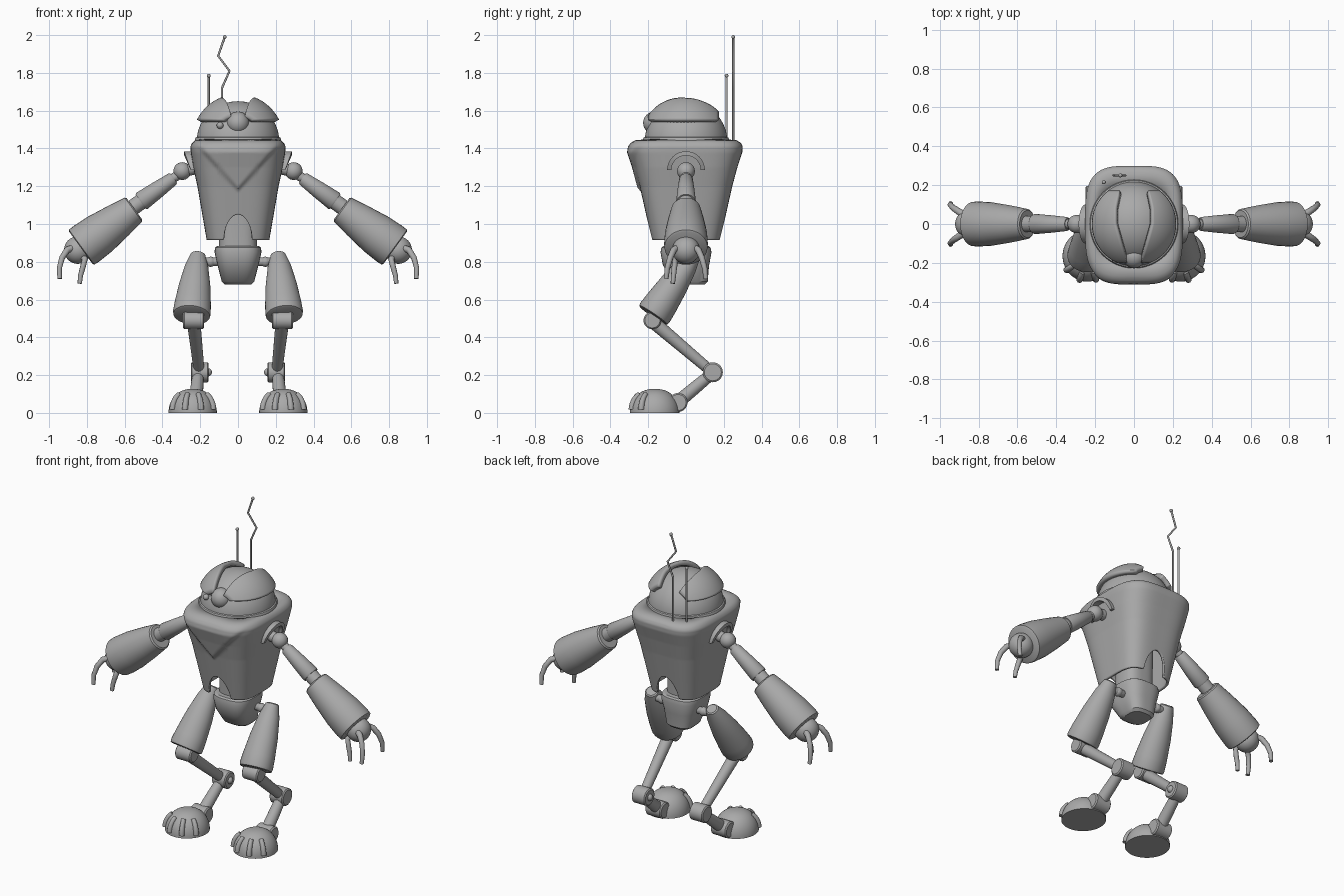
import bpy
import bmesh
import math
from mathutils import Vector

if "Cube" in bpy.data.objects:
    bpy.data.objects.remove(bpy.data.objects["Cube"], do_unlink=True)

# Single painted metal colour
metal = bpy.data.materials.new("grey_metal")
metal.use_nodes = True
metal.diffuse_color = (0.4, 0.4, 0.4, 1)
metal.node_tree.nodes["Principled BSDF"].inputs["Base Color"].default_value = (0.4, 0.4, 0.4, 1)


def link(name, data):
    data.materials.append(metal)
    obj = bpy.data.objects.new(name, data)
    bpy.context.scene.collection.objects.link(obj)
    return obj


def loft(name, rings, closed=True, caps=True, thickness=0, sharp=35):
    """Skin a list of point rings, optionally capped or thickened."""
    bm = bmesh.new()
    rows = [[bm.verts.new(p) for p in ring] for ring in rings]
    count = len(rows[0])
    for low, high in zip(rows, rows[1:]):
        for i in range(count if closed else count - 1):
            j = (i + 1) % count
            bm.faces.new((low[i], low[j], high[j], high[i]))
    if caps:
        bm.faces.new(rows[0][::-1])
        bm.faces.new(rows[-1])
    bmesh.ops.remove_doubles(bm, verts=bm.verts, dist=0.00005)
    bmesh.ops.recalc_face_normals(bm, faces=bm.faces)
    mesh = bpy.data.meshes.new(name)
    bm.to_mesh(mesh)
    bm.free()
    mesh.shade_smooth()
    mesh.set_sharp_from_angle(angle=math.radians(sharp))
    obj = link(name, mesh)
    if thickness:
        mod = obj.modifiers.new("thickness", "SOLIDIFY")
        mod.thickness = thickness
        mod.offset = -1
    return obj


def limb(name, a, b, profile, squash=1, segments=32):
    """Turned part from a to b; profile holds (fraction, radius) pairs."""
    a, b = Vector(a), Vector(b)
    axis = (b - a).normalized()
    side = Vector((0, 1, 0)) if abs(axis.y) < 0.9 else Vector((1, 0, 0))
    u = axis.cross(side).normalized()
    v = axis.cross(u)
    turns = [math.tau * i / segments for i in range(segments)]
    return loft(name, [[a.lerp(b, t) + r * (u * math.cos(w) + v * squash * math.sin(w))
                        for w in turns] for t, r in profile])


def rod(name, a, b, r, bevel=0.06):
    return limb(name, a, b, [(0, r * 0.85), (bevel, r), (1 - bevel, r), (1, r * 0.85)])


def ball(name, centre, r):
    c = Vector(centre)
    steps = [math.pi * i / 16 for i in range(17)]
    return limb(name, c - Vector((0, 0, r)), c + Vector((0, 0, r)),
                [((1 - math.cos(w)) / 2, max(r * math.sin(w), 0.0001)) for w in steps])


def tube(name, points, radius, end=1.0):
    """Round wire through points, tapering to end."""
    curve = bpy.data.curves.new(name, "CURVE")
    curve.dimensions = "3D"
    curve.bevel_depth = radius
    curve.bevel_resolution = 3
    curve.use_fill_caps = True
    line = curve.splines.new("POLY")
    line.points.add(len(points) - 1)
    for i, (p, q) in enumerate(zip(line.points, points)):
        p.co = (*q, 1)
        p.radius = 1 + (end - 1) * i / (len(points) - 1)
    return link(name, curve)


def table(rows, z):
    """Linear lookup in rows that start with their key."""
    for low, high in zip(rows, rows[1:]):
        if z <= high[0]:
            t = max(0, (z - low[0]) / (high[0] - low[0]))
            return [p + (q - p) * t for p, q in zip(low[1:], high[1:])]
    return rows[-1][1:]


def squircle(w, power):
    c, s = math.cos(w), math.sin(w)
    r = (abs(c) ** power + abs(s) ** power) ** (-1 / power)
    return c * r, s * r


# Torso shell with arched openings front and back and a raised chest shield
shape = [(0.91, 0.165, 0.18), (1.2, 0.215, 0.245), (1.3, 0.237, 0.272), (1.38, 0.25, 0.298),
         (1.41, 0.252, 0.3), (1.43, 0.243, 0.29), (1.445, 0.225, 0.265), (1.45, 0.19, 0.19)]


def torso_point(w, u):
    x, y = squircle(w, 3.6)
    arch = max(0, 1 - (x * 0.165 / 0.075) ** 2) ** 0.7 * 0.135
    bottom = 0.915 + arch
    z = bottom + (1.45 - bottom) * u
    rx, ry = table(shape, z)
    px, py = x * rx, y * ry
    if y < 0:
        lift = (z - 1.17 - 1.1 * abs(px)) / 0.025
        lift = min(1, max(0, lift)) * min(1, max(0, (1.44 - z) / 0.06))
        py -= 0.014 * lift
    return px, py, z


angles = [math.tau * i / 160 for i in range(160)]
levels = [i / 64 for i in range(65)]
loft("torso", [[torso_point(w, u) for w in angles] for u in levels],
     caps=False, thickness=0.015, sharp=50)


def block(name, rows):
    return loft(name, [[(squircle(w, 3)[0] * rx, y + squircle(w, 3)[1] * ry, z)
                        for w in angles[::4]] for z, rx, ry, y in rows])


block("waist", [(0.86, 0.1, 0.09, 0), (0.95, 0.1, 0.09, 0), (1.2, 0.1, 0.1, 0)])
block("pelvis", [(0.68, 0.07, 0.07, 0.03), (0.695, 0.086, 0.09, 0.025), (0.78, 0.108, 0.122, 0),
                 (0.85, 0.124, 0.135, 0), (0.875, 0.122, 0.13, 0), (0.883, 0.11, 0.12, 0)])

# Head dome with collar, eye and side sensor
quarter = [math.pi / 2 * i / 16 for i in range(17)]
limb("head_dome", (0, 0, 1.44), (0, 0, 1.65),
     [(math.sin(w), max(0.218 * math.cos(w), 0.0001)) for w in quarter], segments=64)
limb("collar", (0, 0, 1.43), (0, 0, 1.462),
     [(0, 0.228), (0.6, 0.228), (0.85, 0.224), (1, 0.215)], segments=64)
ball("eye", (0, -0.167, 1.535), 0.06)
ball("side_sensor", (-0.095, -0.185, 1.522), 0.018)

# Brow shells that wrap the sides of the dome
R, H = 0.229, 0.232
inner_edge = [(-0.19, 0.035), (-0.1, 0.06), (0, 0.088), (0.08, 0.088), (0.165, 0.07)]


def brow_row(s, y):
    reach = math.sqrt(R * R - y * y)
    low = math.asin(min(1, 0.105 / H * R / reach))
    high = math.acos(min(1, table(inner_edge, y)[0] / reach))
    return [(s * reach * math.cos(w), y, 1.44 + H / R * reach * math.sin(w))
            for w in [low + (high - low) * i / 14 for i in range(15)]]


# Antennas
tube("straight_antenna", [(-0.155, 0.215, 1.42), (-0.155, 0.215, 1.78)], 0.006)
ball("straight_antenna_tip", (-0.155, 0.215, 1.785), 0.01)
tube("bent_antenna", [(-0.085, 0.25, 1.4), (-0.085, 0.25, 1.72), (-0.045, 0.25, 1.81),
                      (-0.105, 0.25, 1.89), (-0.072, 0.25, 1.985)], 0.006)
ball("bent_antenna_tip", (-0.07, 0.25, 1.99), 0.01)

for s, tag in ((1, "left_"), (-1, "right_")):
    def at(x, y, z):
        return Vector((s * x, y, z))

    brow = loft(tag + "brow_shell", [brow_row(s, -0.19 + 0.355 * i / 24) for i in range(25)],
                closed=False, caps=False)
    mod = brow.modifiers.new("thickness", "SOLIDIFY")
    mod.thickness = 0.03
    mod.offset = 0

    # Shoulder hood and joint
    hood = []
    for i in range(25):
        w = math.pi * i / 24
        c, h = math.cos(w), math.sin(w)
        out = 0.25 + 0.035 * h
        hood.append([at(x, r * c, 1.285 + r * h)
                     for x, r in ((0.2, 0.1), (out, 0.1), (out, 0.078), (0.2, 0.078))])
    loft(tag + "shoulder_hood", hood)
    rod(tag + "shoulder_pin", at(0.2, 0, 1.3), at(0.295, 0, 1.28), 0.032)
    ball(tag + "shoulder_ball", at(0.295, 0, 1.28), 0.047)

    # Arm
    rod(tag + "arm_pin", at(0.3, 0, 1.27), at(0.37, 0, 1.225), 0.025)
    limb(tag + "upper_arm", at(0.34, 0, 1.243), at(0.515, 0, 1.118),
         [(0, 0.03), (0.04, 0.036), (0.5, 0.045), (0.96, 0.052), (1, 0.048)])
    rod(tag + "elbow", at(0.49, 0, 1.135), at(0.58, 0, 1.07), 0.042)
    limb(tag + "forearm", at(0.548, 0, 1.08), at(0.832, 0, 0.874),
         [(0, 0.07), (0.02, 0.078), (0.3, 0.095), (0.65, 0.112), (0.9, 0.116),
          (0.985, 0.114), (1, 0.105)])
    ball(tag + "hand", at(0.848, 0, 0.862), 0.073)
    for y in (-0.06, 0.06):
        tube(tag + "outer_finger", [at(0.87, y * 0.7, 0.875), at(0.905, y * 1.1, 0.862),
                                    at(0.932, y * 1.4, 0.82), at(0.946, y * 1.65, 0.765),
                                    at(0.944, y * 1.75, 0.71)], 0.019, 0.65)
    tube(tag + "inner_finger", [at(0.83, -0.03, 0.83), at(0.81, -0.055, 0.815),
                                at(0.822, -0.062, 0.77), at(0.834, -0.066, 0.725),
                                at(0.838, -0.07, 0.685)], 0.018, 0.65)

    # Thigh and hip
    rod(tag + "hip_pin", at(0.1, 0.03, 0.8), at(0.2, 0.03, 0.8), 0.022)
    ball(tag + "hip_knob", at(0.145, 0.03, 0.8), 0.027)
    limb(tag + "thigh", at(0.212, 0.045, 0.84), at(0.246, -0.175, 0.515),
         [(0, 0.032), (0.015, 0.04), (0.2, 0.062), (0.5, 0.083), (0.8, 0.096),
          (0.95, 0.1), (0.99, 0.097), (1, 0.088)], squash=0.93)

    # Backward-bent shin
    rod(tag + "knee", at(0.18, -0.178, 0.49), at(0.29, -0.178, 0.49), 0.047)
    limb(tag + "upper_shin", at(0.235, -0.178, 0.485), at(0.205, 0.14, 0.215),
         [(0, 0.036), (0.5, 0.032), (1, 0.028)])
    rod(tag + "hock", at(0.155, 0.142, 0.215), at(0.25, 0.142, 0.215), 0.053)
    ball(tag + "hock_cap", at(0.16, 0.142, 0.215), 0.022)
    limb(tag + "lower_shin", at(0.21, 0.14, 0.21), at(0.225, -0.04, 0.06),
         [(0, 0.03), (0.5, 0.034), (1, 0.036)])
    rod(tag + "ankle", at(0.175, -0.042, 0.055), at(0.285, -0.042, 0.055), 0.05)

    # Domed foot with toe ribs
    limb(tag + "foot", at(0.24, -0.165, 0), at(0.24, -0.165, 0.127),
         [(math.sin(w), max(0.128 * math.cos(w) ** 0.85, 0.0001)) for w in quarter],
         squash=1.03, segments=40)
    for turn in (-58, -20, 18, 56):
        a = math.radians(turn)
        path = [(0.128 * math.cos(w) ** 0.85, 0.018 + 0.105 * math.sin(w)) for w in quarter[:10]]
        tube(tag + "toe", [at(0.24 + r * math.sin(a), -0.165 - r * math.cos(a), z)
                           for r, z in path], 0.017, 0.8)
